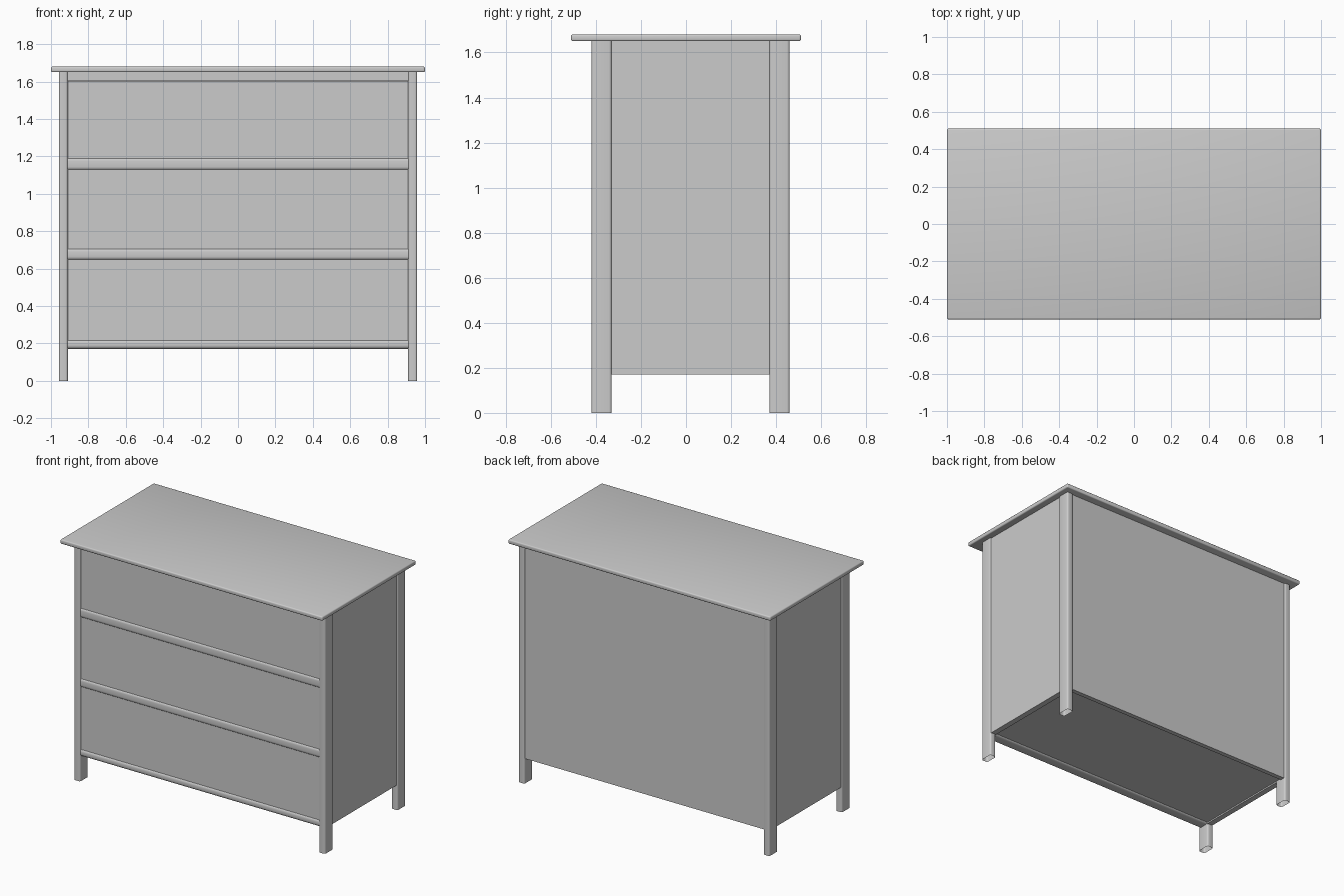
import bpy, bmesh

if "Cube" in bpy.data.objects:
    bpy.data.objects.remove(bpy.data.objects["Cube"])


def box(name, x, y, z, bevel=0.0, axis=None, segments=4, open_ends=False):
    """Box from (min, max) ranges; bevels edges along one axis or all edges."""
    bm = bmesh.new()
    bmesh.ops.create_cube(bm, size=1)
    for v in bm.verts:
        for i, (a, b) in enumerate((x, y, z)):
            v.co[i] = a if v.co[i] < 0 else b
    if bevel:
        edges = [e for e in bm.edges if axis is None or
                 abs((e.verts[1].co - e.verts[0].co).normalized()[axis]) > 0.9]
        bmesh.ops.bevel(bm, geom=edges, offset=bevel, segments=segments,
                        profile=0.5, affect='EDGES')
    if open_ends:
        caps = [f for f in bm.faces if abs(f.normal.z) > 0.9]
        bmesh.ops.delete(bm, geom=caps, context='FACES')
    mesh = bpy.data.meshes.new(name)
    bm.to_mesh(mesh)
    bm.free()
    obj = bpy.data.objects.new(name, mesh)
    bpy.context.collection.objects.link(obj)
    if bevel:
        bpy.ops.object.select_all(action='DESELECT')
        obj.select_set(True)
        bpy.context.view_layer.objects.active = obj
        bpy.ops.object.shade_smooth_by_angle()
    return obj


# Overhanging top with softened edges
box("top", (-1, 1), (-0.51, 0.51), (1.65, 1.68), 0.008, segments=3)

# Hollow rounded legs and side panels, both sides
for side, s in (("left", -1), ("right", 1)):
    leg_x = sorted((s * 0.91, s * 0.958))
    box(f"front_leg_{side}", leg_x, (-0.42, -0.33), (0, 1.65), 0.012, 2, open_ends=True)
    box(f"back_leg_{side}", leg_x, (0.37, 0.46), (0, 1.65), 0.012, 2, open_ends=True)
    box(f"side_panel_{side}", sorted((s * 0.91, s * 0.95)), (-0.335, 0.375), (0.17, 1.65))

# Back and bottom of the carcass
box("back_panel", (-0.911, 0.911), (0.42, 0.452), (0.17, 1.65))
box("bottom_panel", (-0.911, 0.911), (-0.38, 0.43), (0.18, 0.21))

# Rounded front rails under each drawer, plus a plain top rail
for i, (z0, z1) in enumerate(((0.17, 0.222), (0.645, 0.71), (1.125, 1.195))):
    box(f"front_rail_{i + 1}", (-0.911, 0.911), (-0.415, -0.33), (z0, z1), 0.02, 0, 5)
box("top_rail", (-0.911, 0.911), (-0.411, -0.33), (1.605, 1.65))

# Flat drawer fronts
for i, (z0, z1) in enumerate(((0.215, 0.65), (0.70, 1.13), (1.19, 1.603))):
    box(f"drawer_front_{i + 1}", (-0.91, 0.91), (-0.408, -0.37), (z0, z1))
